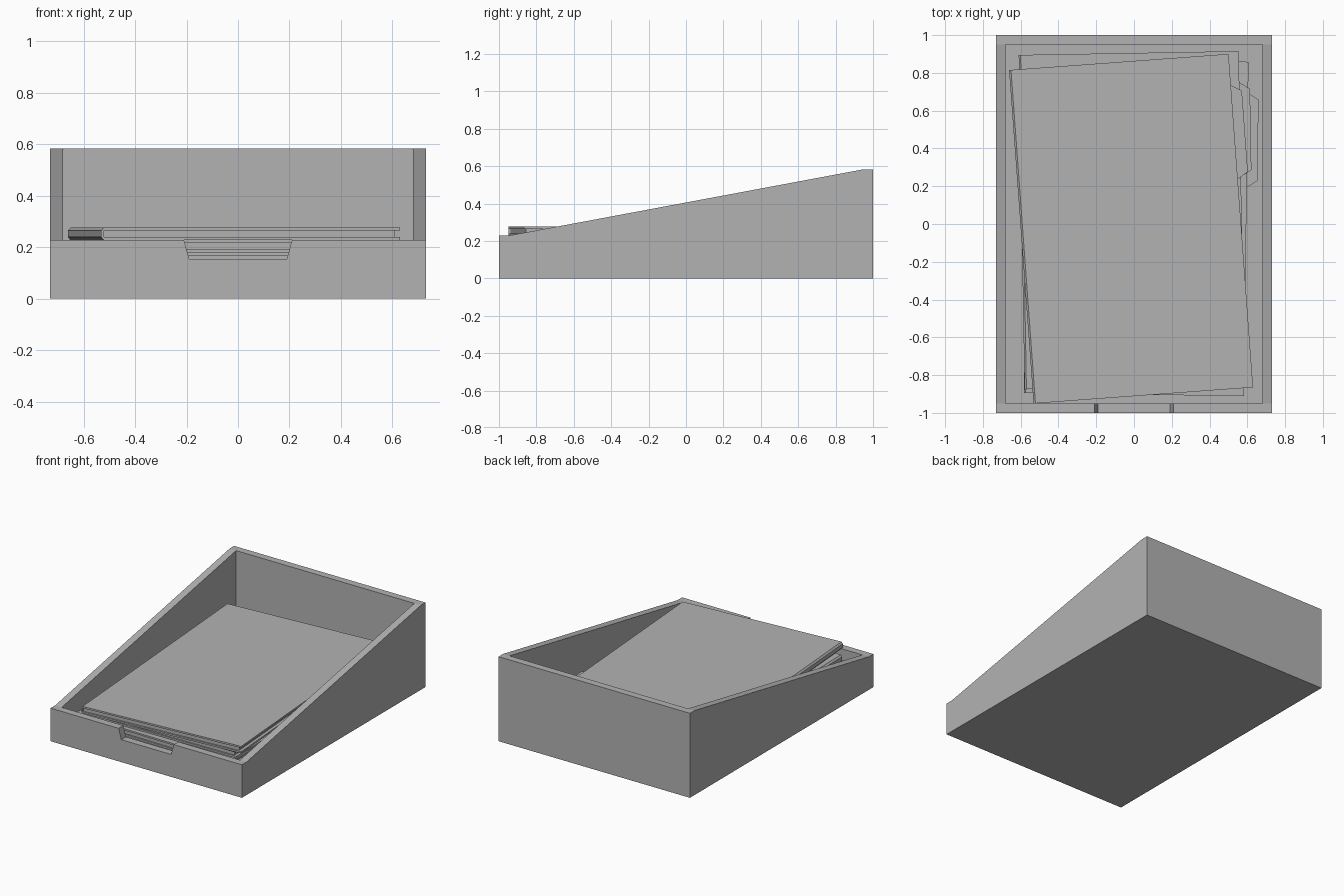
import bpy, bmesh
from math import radians
from mathutils import Matrix, Vector

if "Cube" in bpy.data.objects:
    bpy.data.objects.remove(bpy.data.objects["Cube"], do_unlink=True)

grey = bpy.data.materials.new("plain grey")
grey.use_nodes = True
colour = (0.45, 0.45, 0.45, 1)
grey.diffuse_color = colour
grey.node_tree.nodes["Principled BSDF"].inputs["Base Color"].default_value = colour


def prism(name, outline, axis, start, end):
    """Extrude a 2D outline along an axis; the outline uses the other two axes."""
    bm = bmesh.new()

    def place(p):
        co = list(p)
        co.insert(axis, start)
        return bm.verts.new(co)

    face = bm.faces.new([place(p) for p in outline])
    extruded = bmesh.ops.extrude_face_region(bm, geom=[face])["geom"]
    offset = Vector((0, 0, 0))
    offset[axis] = end - start
    bmesh.ops.translate(bm, vec=offset,
                        verts=[v for v in extruded if isinstance(v, bmesh.types.BMVert)])
    bmesh.ops.recalc_face_normals(bm, faces=bm.faces)
    mesh = bpy.data.meshes.new(name)
    bm.to_mesh(mesh)
    bm.free()
    mesh.materials.append(grey)
    obj = bpy.data.objects.new(name, mesh)
    bpy.context.collection.objects.link(obj)
    return obj


def rectangle(x0, x1, y0, y1):
    return [(x0, y0), (x1, y0), (x1, y1), (x0, y1)]


def cut(target, cutter):
    mod = target.modifiers.new("cut", "BOOLEAN")
    mod.operation, mod.solver, mod.object = "DIFFERENCE", "EXACT", cutter
    bpy.context.view_layer.objects.active = target
    bpy.ops.object.modifier_apply(modifier=mod.name)
    bpy.data.objects.remove(cutter, do_unlink=True)


# Sloping tray with a hollow and a thumb notch in the front wall
WIDTH, WALL, FLOOR, LOW, HIGH = 0.73, 0.05, 0.13, 0.228, 0.583
side = [(-1, 0), (1, 0), (1, HIGH), (1 - WALL, HIGH), (WALL - 1, LOW), (-1, LOW)]
tray = prism("tray", side, 0, -WIDTH, WIDTH)
inner_x, inner_y = WIDTH - WALL, 1 - WALL
cut(tray, prism("hollow_cutter", rectangle(-inner_x, inner_x, -inner_y, inner_y), 2, FLOOR, 1))
notch = [(-0.19, 0.155), (0.19, 0.155), (0.22, 0.265), (-0.22, 0.265)]
cut(tray, prism("notch_cutter", notch, 1, -1.1, -0.9))

# Folders: folded cover with bevelled spine, inset pages, tab on the lower sheet
HALF_W, HALF_L, THICK, SHEET = 0.582, 0.885, 0.0485, 0.0115


def folder(name, x, y, z, angle):
    w, spine, fold = HALF_W, -HALF_W - 0.001, 0.009 - HALF_W
    top = THICK - SHEET
    cover = [(fold, 0), (w, 0), (w, SHEET), (fold, SHEET), (fold, top), (w, top),
             (w, THICK), (fold, THICK), (spine, top), (spine, SHEET)]
    tab = [(w, 0.22), (w + 0.056, 0.255), (w + 0.056, 0.685), (w, 0.72)]
    parts = [
        prism(name + "_cover", cover, 1, -HALF_L, HALF_L),
        prism(name + "_pages", rectangle(fold, w - 0.02, 0.01 - HALF_L, HALF_L - 0.01),
              2, SHEET, top),
        prism(name + "_tab", tab, 2, 0, SHEET),
    ]
    pose = Matrix.Translation((x, y, z)) @ Matrix.Rotation(radians(angle), 4, "Z")
    for part in parts:
        part.data.transform(pose)


placements = [("lower_folder", 0.012, -0.018, -0.8),
              ("middle_folder", -0.012, 0.02, 1.0),
              ("upper_folder", -0.015, -0.025, 4.2)]
for level, (name, x, y, angle) in enumerate(placements):
    folder(name, x, y, FLOOR + 0.001 + level * THICK, angle)
